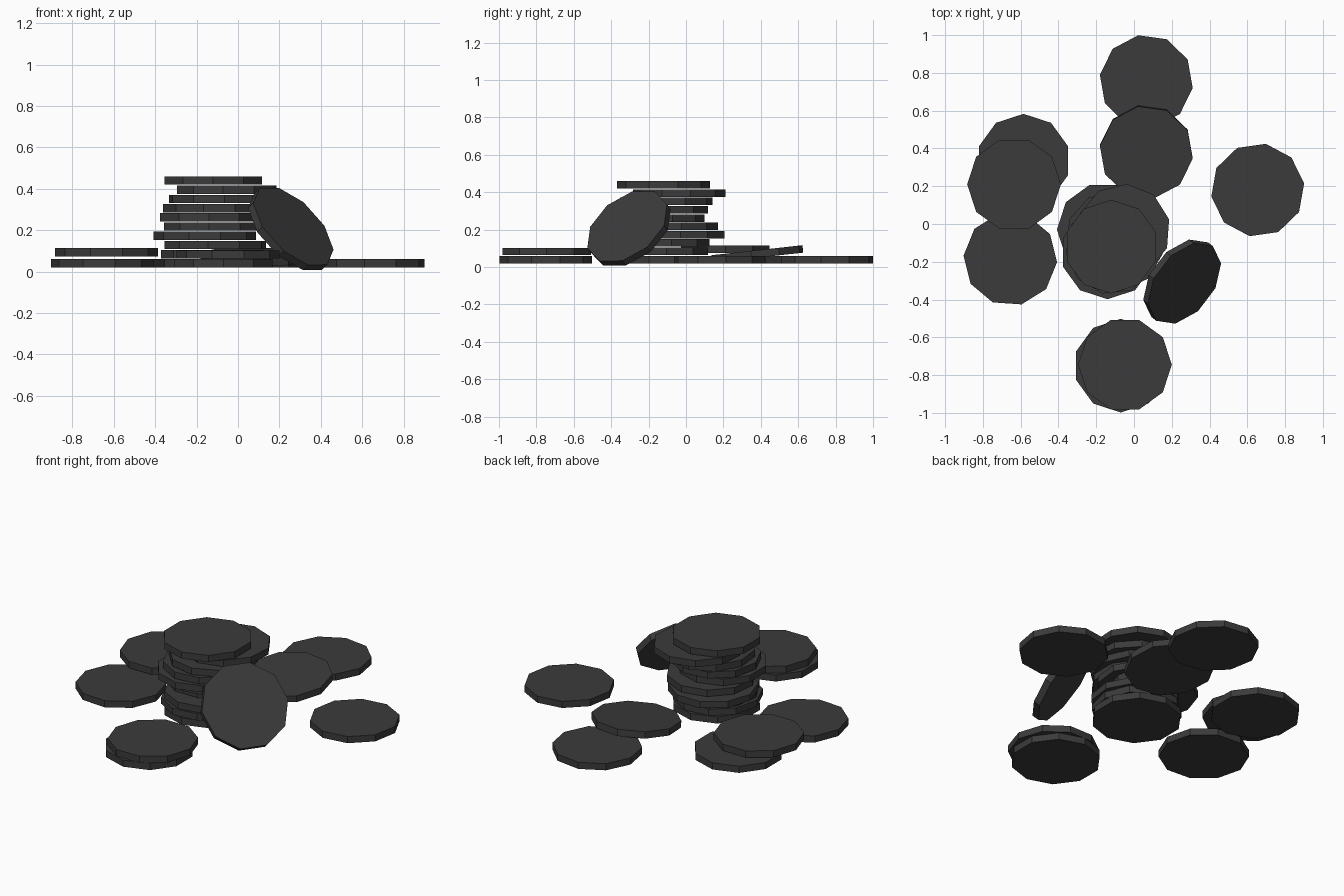
import bpy, bmesh, math
from mathutils import Vector, Matrix

cube = bpy.data.objects.get("Cube")
if cube:
    bpy.data.objects.remove(cube, do_unlink=True)

RADIUS, THICK, SIDES = 0.248, 0.04, 10

# Single dark grey colour
grey = bpy.data.materials.new("dark_grey")
grey.use_nodes = True
colour = (0.043, 0.043, 0.043, 1)
grey.diffuse_color = colour
bsdf = grey.node_tree.nodes["Principled BSDF"]
bsdf.inputs["Base Color"].default_value = colour
bsdf.inputs["Roughness"].default_value = 0.8

# Shared ten-sided disc, one corner on +x
bm = bmesh.new()
ring = [bm.verts.new((RADIUS * math.cos(a), RADIUS * math.sin(a), -THICK / 2))
        for a in (math.tau * i / SIDES for i in range(SIDES))]
base = bm.faces.new(ring)
top = bmesh.ops.extrude_face_region(bm, geom=[base], use_keep_orig=True)
bmesh.ops.translate(bm, vec=(0, 0, THICK),
                    verts=[g for g in top["geom"] if isinstance(g, bmesh.types.BMVert)])
bmesh.ops.recalc_face_normals(bm, faces=bm.faces)
disc = bpy.data.meshes.new("disc")
bm.to_mesh(disc)
bm.free()
disc.materials.append(grey)


def add_disc(name, x, y, z, turn, normal=(0, 0, 1)):
    """Place a disc by its centre, turn in degrees and facing direction."""
    n = Vector(normal).normalized()
    up = Vector((0, 0, 1)) - n * n.z
    up = up.normalized() if up.length > 0.001 else Vector((0, 1, 0))
    frame = Matrix((up.cross(n), up, n)).transposed().to_4x4()
    spin = Matrix.Rotation(math.radians(turn), 4, "Z")
    obj = bpy.data.objects.new(name, disc)
    obj.matrix_world = Matrix.Translation((x, y, z)) @ frame @ spin
    bpy.context.collection.objects.link(obj)


# Central stack, bottom to top: x, y, turn
stack = [(-0.12, -0.12, 18), (-0.125, -0.125, 5), (-0.11, -0.12, 10),
         (-0.16, -0.03, 0), (-0.115, -0.075, 12), (-0.14, -0.15, 18),
         (-0.115, -0.125, 6), (-0.09, -0.105, 24), (-0.055, -0.035, 14),
         (-0.12, -0.12, 18)]
for i, (x, y, turn) in enumerate(stack):
    add_disc(f"stack_disc_{i + 1}", x, y, 0.04 + 0.0444 * i, turn)

# Loose discs lying around the stack
add_disc("back_disc", 0.065, 0.755, 0.04, 28)
add_disc("left_disc", 0.655, 0.18, 0.04, 8)
add_disc("right_front_disc", -0.655, -0.185, 0.04, 32)
add_disc("right_back_disc", -0.585, 0.335, 0.04, 18)
add_disc("right_upper_disc", -0.635, 0.21, 0.094, 0)
add_disc("front_lower_disc", -0.07, -0.75, 0.04, 18)
add_disc("front_upper_disc", -0.048, -0.745, 0.083, 0)

# Tilted discs: one on the back disc, one against the stack
add_disc("tilted_disc", 0.065, 0.382, 0.07, 28, (0, -0.11, 1))
add_disc("leaning_disc", 0.255, -0.305, 0.206, 1, (0.62, -0.48, 0.615))
